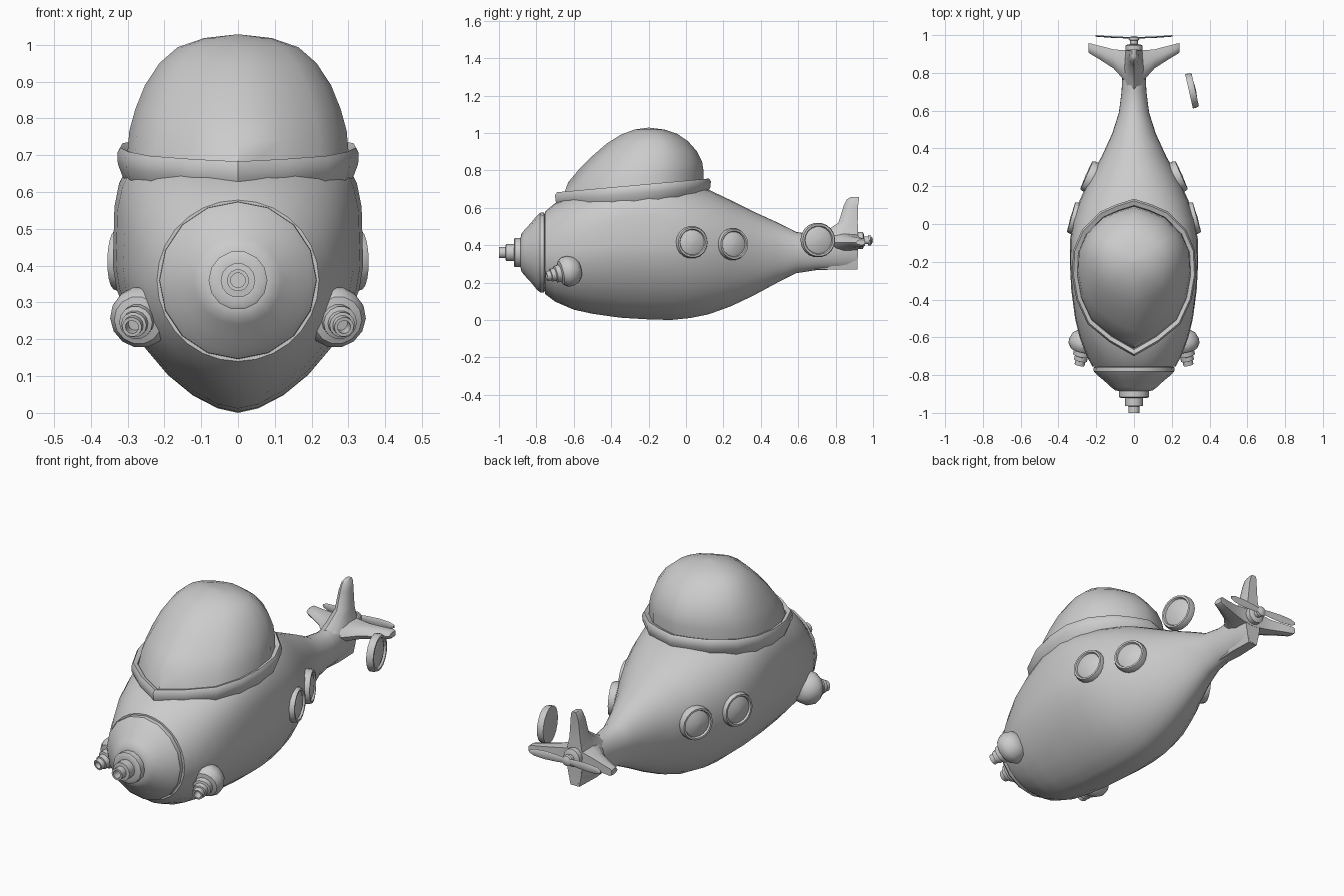
import bpy, bmesh
from math import cos, sin, tau
from mathutils import Vector, Matrix


def finish(name, bm, mirror=False, angle=0.6):
    bmesh.ops.recalc_face_normals(bm, faces=bm.faces)
    me = bpy.data.meshes.new(name)
    bm.to_mesh(me)
    bm.free()
    ob = bpy.data.objects.new(name, me)
    bpy.context.collection.objects.link(ob)
    if mirror:
        ob.modifiers.new("Mirror", 'MIRROR').use_mirror_merge = False
    bpy.ops.object.select_all(action='DESELECT')
    ob.select_set(True)
    bpy.context.view_layer.objects.active = ob
    bpy.ops.object.shade_smooth_by_angle(angle=angle)
    return ob


def loft(name, rings, cap_start=True, cap_end=True, mirror=False, angle=0.6):
    """Skin a list of closed rings with equal point counts."""
    bm = bmesh.new()
    vs = [[bm.verts.new(p) for p in r] for r in rings]
    n = len(vs[0])
    for a, b in zip(vs, vs[1:]):
        for i in range(n):
            j = (i + 1) % n
            bm.faces.new((a[i], a[j], b[j], b[i]))
    if cap_start:
        bm.faces.new(vs[0])
    if cap_end:
        bm.faces.new(vs[-1])
    return finish(name, bm, mirror, angle)


def turned(name, profile, centre, axis, sides=16, mirror=False):
    """Revolve (radius, height) points about an axis through centre."""
    m = Matrix.Translation(centre) @ Vector(axis).to_track_quat('Z', 'Y').to_matrix().to_4x4()
    rings = [[m @ Vector((max(r, .0005) * cos(tau * i / sides), max(r, .0005) * sin(tau * i / sides), h))
              for i in range(sides)] for r, h in profile]
    return loft(name, rings, mirror=mirror)


# Hull: y, half width, top z, widest z, bottom z, upper and lower roundness
hull = [
    (-.755, .22, .578, .36, .140, 2.0, 2.0),
    (-.70, .25, .625, .36, .098, 2.2, 1.9),
    (-.60, .288, .665, .375, .055, 2.7, 1.75),
    (-.50, .312, .695, .385, .033, 3.1, 1.68),
    (-.35, .332, .73, .40, .012, 3.8, 1.65),
    (-.20, .340, .74, .40, .003, 4.0, 1.65),
    (-.08, .338, .735, .40, .000, 3.1, 1.65),
    (.02, .322, .72, .40, .010, 2.6, 1.7),
    (.12, .290, .697, .40, .030, 2.3, 1.75),
    (.24, .236, .64, .40, .073, 2.1, 1.8),
    (.36, .170, .58, .395, .130, 2.0, 1.9),
    (.48, .115, .525, .385, .195, 2.0, 2.0),
    (.59, .080, .470, .37, .250, 2.0, 2.0),
    (.70, .066, .455, .37, .267, 2.0, 2.0),
    (.82, .060, .470, .38, .270, 2.0, 2.0),
    (.918, .045, .465, .40, .272, 2.0, 2.0),
]


def hull_ring(y, w, zt, zm, zb, nu, nl, sides=28):
    ring = []
    for i in range(sides):
        c, s = cos(tau * i / sides), sin(tau * i / sides)
        n, h = (nu, zt - zm) if s >= 0 else (nl, zm - zb)
        x = w * abs(c) ** (2 / n) * (1 if c > 0 else -1)
        z = zm + h * abs(s) ** (2 / n) * (1 if s > 0 else -1)
        ring.append((x, y, z))
    return ring


loft("hull", [hull_ring(*s) for s in hull])

# Nose cap with a stepped nozzle ending in a hole
turned("nose_cap", [(.19, -.02), (.214, -.005), (.213, .015), (.195, .035), (.16, .063),
                    (.12, .10), (.10, .115), (.078, .12), (0, .12)], (0, -.765, .36), (0, -1, 0), 16)
turned("nose_nozzle", [(.08, 0), (.08, .035), (.072, .04), (.047, .04), (.047, .083),
                       (.03, .085), (.03, .12), (.02, .12), (.02, .07), (0, .07)],
       (0, -.88, .36), (0, -1, 0), 14)

# Canopy outline, half of it, from the pointed front to the rear
half = [(0, -.70), (.13, -.625), (.245, -.53), (.305, -.40), (.328, -.27), (.322, -.14),
        (.275, -.03), (.18, .065), (.09, .105), (0, .133)]
outline = half + [(-x, y) for x, y in half[-2:0:-1]]
MID = -.28


def canopy_ring(sx, sy, dz=None, z=None, yc=MID, tilt=0.09):
    ring = []
    for x, y in outline:
        yy = yc + (y - MID) * sy
        base = .745 + .09 * yy + dz if z is None else z + tilt * (yy - yc)
        ring.append((x * sx, yy, base))
    return ring


loft("canopy_rim", [canopy_ring(s, s, d) for s, d in
                    [(.90, -.11), (.96, -.075), (.995, -.045), (1, -.015), (.975, 0), (.915, -.008), (.90, -.05)]],
     False, False, angle=.8)
loft("canopy", [
    canopy_ring(.92, .90, -.03),
    canopy_ring(.90, .87, z=.765, yc=-.265, tilt=.08),
    canopy_ring(.85, .79, z=.825, yc=-.24, tilt=.06),
    canopy_ring(.77, .67, z=.89, yc=-.22, tilt=.05),
    canopy_ring(.65, .52, z=.95, yc=-.205, tilt=.03),
    canopy_ring(.50, .36, z=.993, yc=-.195, tilt=.01),
    canopy_ring(.28, .19, z=1.018, yc=-.195, tilt=0),
    canopy_ring(.01, .01, z=1.028, yc=-.20, tilt=0)], False, angle=.8)


# Portholes on both sides, and one loose porthole off the tail
def porthole(name, r, centre, axis, mirror, back=-.03):
    turned(name, [(0, back), (r, back), (r, .008), (.94 * r, .022), (.83 * r, .022),
                  (.78 * r, .012), (.5 * r, .022), (0, .026)], centre, axis, 18, mirror)


porthole("front_portholes", .086, (.312, .03, .415), (.957, .27, .02), True)
porthole("rear_portholes", .085, (.232, .25, .405), (.915, .404, .03), True)
porthole("loose_porthole", .093, (.303, .705, .427), (.975, .22, 0), False, -.012)

# Side thrusters: round pod with a stepped nozzle
turned("side_thrusters", [(0, -.065), (.045, -.055), (.07, -.035), (.083, 0), (.082, .025), (.066, .048),
                          (.046, .053), (.046, .078), (.035, .082), (.035, .105), (.027, .107),
                          (.027, .130), (.018, .130), (.018, .09), (0, .09)],
       (.262, -.622, .262), (.2, -.95, -.22), 14, True)


# Tail fins: span, leading y, trailing y, half thickness
def fin(name, stations, origin_z, vertical, mirror=False):
    rings = []
    for d, y0, y1, t in stations:
        ring = []
        for f, k in [(0, 0), (.2, .7), (.55, 1), (1, .85), (1, -.85), (.55, -1), (.2, -.7)]:
            y = y0 + (y1 - y0) * f
            ring.append((t * k, y, origin_z + d) if vertical else (d, y, origin_z + t * k))
        rings.append(ring)
    loft(name, rings, mirror=mirror, angle=.8)


fin("upper_fin", [(0, .64, .92, .058), (.05, .74, .92, .048), (.10, .815, .918, .036),
                  (.19, .843, .92, .027), (.225, .86, .925, .02), (.237, .88, .925, .012)], .42, True)
fin("lower_fin", [(0, .62, .92, .05), (-.1, .62, .918, .042), (-.15, .62, .917, .03)], .42, True)
fin("side_fins", [(.0, .68, .92, .055), (.06, .77, .92, .044), (.11, .825, .925, .034),
                  (.18, .87, .943, .026), (.23, .90, .956, .022), (.24, .908, .957, .014)], .415, False, True)

# Propeller shaft, hub and two thin blades
turned("propeller_shaft", [(.046, -.06), (.046, .035), (.036, .04), (.02, .042), (.02, .062),
                           (.028, .064), (.026, .078), (.01, .086), (0, .086)], (0, .91, .425), (0, 1, 0), 12)
loft("propeller_blades", [[(x, y + .004 * cos(tau * i / 8), .425 + w * sin(tau * i / 8)) for i in range(8)]
                          for x, y, w in [(0, .985, .012), (.05, .987, .018), (.12, .99, .022),
                                          (.18, .994, .018), (.205, .996, .008)]], mirror=True)
